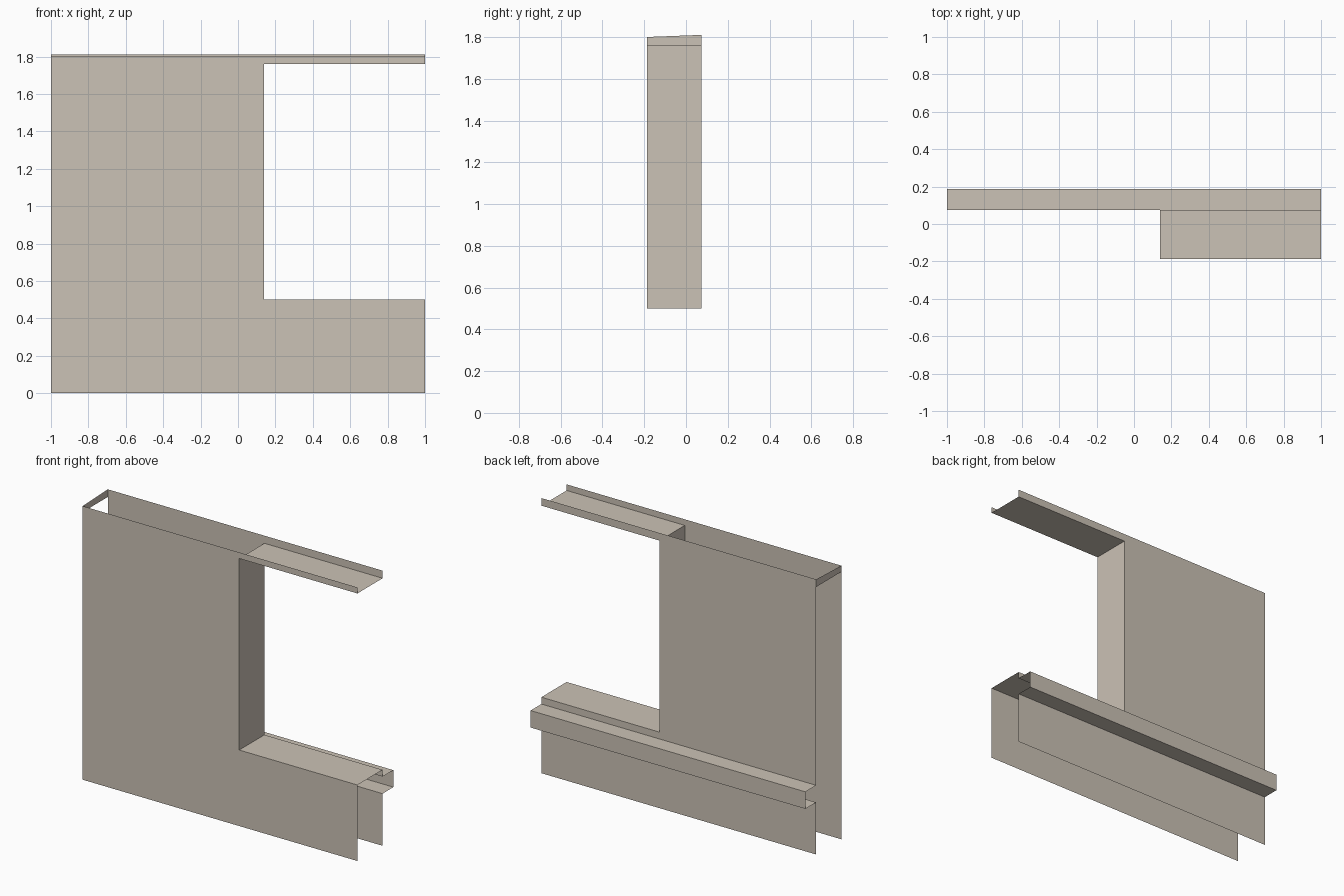
import bpy

if "Cube" in bpy.data.objects:
    bpy.data.objects.remove(bpy.data.objects["Cube"])

# Main dimensions
L, R = -1.0, 1.0                 # wall ends
FRONT, BACK, LIP = -0.187, 0.075, 0.187   # depth planes
JAMB, SILL, HEAD = 0.14, 0.5, 1.76        # opening
TOP_F, TOP_B = 1.80, 1.81                 # panel tops
TR_LO, TR_HI = 0.343, 0.455               # channel on the back

mat = bpy.data.materials.new("warm stone grey")
mat.diffuse_color = (0.60, 0.54, 0.465, 1)
mat.use_nodes = True
mat.node_tree.nodes["Principled BSDF"].inputs["Base Color"].default_value = mat.diffuse_color


def sheet(name, *faces):
    """Thin open sheet made of one or more polygons."""
    verts = [p for f in faces for p in f]
    idx, n = [], 0
    for f in faces:
        idx.append(list(range(n, n + len(f))))
        n += len(f)
    me = bpy.data.meshes.new(name)
    me.from_pydata(verts, [], idx)
    me.materials.append(mat)
    ob = bpy.data.objects.new(name, me)
    bpy.context.collection.objects.link(ob)
    return ob


def upright(y, pts, flip=False):
    """Outline in x, z placed at depth y; faces -y unless flipped."""
    f = [(x, y, z) for x, z in pts]
    return f[::-1] if flip else f


def c_shape(z0, top):
    """Wall outline around the opening, which is open on the right."""
    return [(L, z0), (R, z0), (R, SILL), (JAMB, SILL),
            (JAMB, HEAD), (R, HEAD), (R, top), (L, top)]


def strip(a, b):
    """Full-length strip between two (y, z) profile points."""
    return [(R, *a), (L, *a), (L, *b), (R, *b)]


# Front wall panel
sheet("front_panel", upright(FRONT, c_shape(0, TOP_F)))

# Back wall panel, split by the channel
sheet("back_panel_upper", upright(BACK, c_shape(TR_HI, TOP_B), True))
sheet("back_panel_lower", strip((BACK, 0), (BACK, TR_LO)))

# Projecting channel along the back
profile = [(BACK, TR_LO), (LIP, TR_LO), (LIP, TR_HI), (BACK, TR_HI)]
sheet("back_channel", *[strip(a, b) for a, b in zip(profile, profile[1:])])

# Lining of the opening: sill, jamb, head
sheet("sill", [(JAMB, FRONT, SILL), (R, FRONT, SILL), (R, BACK, SILL), (JAMB, BACK, SILL)])
sheet("jamb", [(JAMB, FRONT, SILL), (JAMB, BACK, SILL), (JAMB, BACK, HEAD), (JAMB, FRONT, HEAD)])
sheet("head", [(JAMB, BACK, HEAD), (R, BACK, HEAD), (R, FRONT, HEAD), (JAMB, FRONT, HEAD)])

# Small closing strip at the top of the left end
sheet("left_end_cap", [(L, BACK, HEAD), (L, FRONT, HEAD), (L, FRONT, TOP_F), (L, BACK, TOP_B)])
